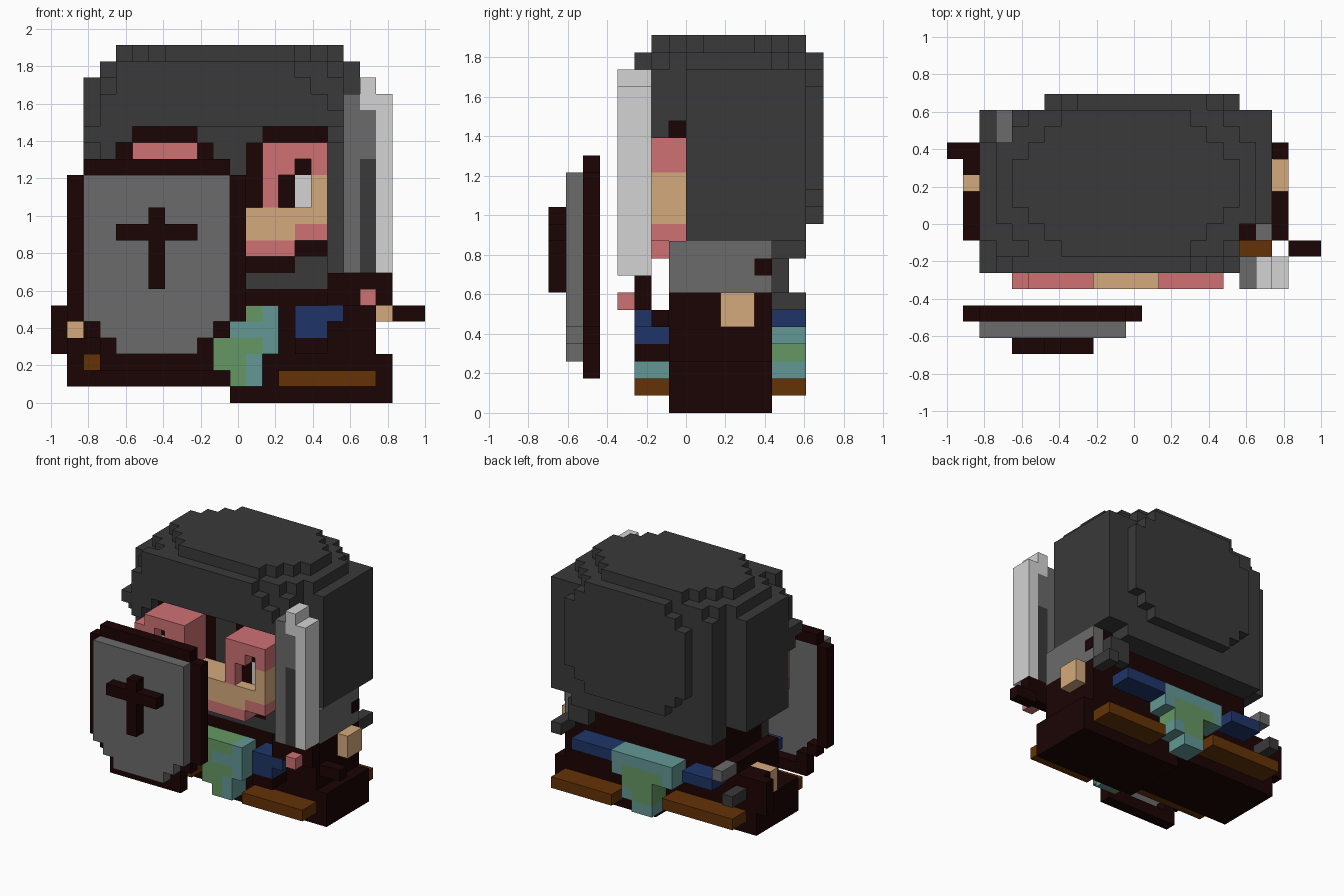
import bpy
import bmesh
from mathutils import Vector

if "Cube" in bpy.data.objects:
    bpy.data.objects.remove(bpy.data.objects["Cube"], do_unlink=True)

UNIT = 2 / 23                      # edge of one cubic cell
CENTRE = Vector((11.5, 8, 0))      # model centre in cells


def srgb(r, g, b):
    return tuple((c / 255) ** 2.2 for c in (r, g, b)) + (1.0,)


# Palette: one letter for each flat colour
PALETTE = {
    "C": ("charcoal", srgb(60, 60, 60)),
    "S": ("steel", srgb(106, 106, 106)),
    "L": ("light_steel", srgb(210, 210, 210)),
    "D": ("dark_maroon", srgb(33, 11, 11)),
    "P": ("pink_skin", srgb(206, 112, 115)),
    "T": ("tan_skin", srgb(212, 168, 124)),
    "B": ("navy_blue", srgb(36, 56, 104)),
    "E": ("teal_cloth", srgb(99, 150, 148)),
    "G": ("green_cloth", srgb(101, 150, 99)),
    "N": ("brown_leather", srgb(100, 54, 15)),
}
MATERIALS = {}
for letter, (label, colour) in PALETTE.items():
    mat = bpy.data.materials.new(label)
    mat.use_nodes = True
    mat.diffuse_color = colour
    mat.node_tree.nodes["Principled BSDF"].inputs["Base Color"].default_value = colour
    MATERIALS[letter] = mat


def add_box(bm, x, y, z, slot=0):
    """Add a box given by cell ranges."""
    low, high = (Vector(c) for c in zip(x, y, z))
    size = high - low
    verts = bmesh.ops.create_cube(bm, size=1)["verts"]
    for v in verts:
        v.co = ((low + high) / 2 + v.co * size - CENTRE) * UNIT
    faces = {f for v in verts for f in v.link_faces}
    for f in faces:
        f.material_index = slot


def finish(bm, name, letters):
    mesh = bpy.data.meshes.new(name)
    bm.to_mesh(mesh)
    bm.free()
    for letter in letters:
        mesh.materials.append(MATERIALS[letter])
    obj = bpy.data.objects.new(name, mesh)
    bpy.context.collection.objects.link(obj)


def block(name, letter, x, y, z, step=0):
    """One coloured block; step cuts staircase corners in plan."""
    bm = bmesh.new()
    for s in range(step + 1):
        t = step - s
        add_box(bm, (x[0] + s, x[1] - s), (y[0] + t, y[1] - t), z)
    finish(bm, name, letter)


def panel(name, rows, left, top, y, skip=""):
    """An upright layer of cells drawn as rows of palette letters."""
    letters = sorted(set("".join(rows).upper()) - {"."})
    bm = bmesh.new()
    for r, row in enumerate(rows):
        start = 0
        for i in range(1, len(row) + 1):
            if i == len(row) or row[i] != row[start]:
                ch = row[start]
                if ch != "." and ch not in skip:
                    add_box(bm, (left + start, left + i), y,
                            (top - r - 1, top - r), letters.index(ch.upper()))
                start = i
    finish(bm, name, letters)


# Hood: rounded crown, side shell, bulging back and fringe
block("hood_top", "C", x=(4, 18), y=(6, 15), z=(21, 22), step=3)
block("hood_upper", "C", x=(3, 19), y=(6, 15), z=(20, 21), step=2)
block("hood_shell", "C", x=(4, 20), y=(8, 15), z=(10, 20))
block("hood_right_wall", "C", x=(2, 4), y=(7, 13), z=(10, 20))
block("hood_brow", "C", x=(3, 18), y=(6, 8), z=(17, 20))
block("hood_brow_left", "C", x=(17, 18), y=(6, 7), z=(16, 17))
block("hood_brow_right", "C", x=(2, 4), y=(6, 8), z=(15, 17))
panel("hood_front", [
    "..CCCCCCCCCCC...",
    "..CCCCCCCCCCCC..",
    ".CCCCCCCCCCCCCC.",
    ".CCCCCCCCCCCCCCC",
    "CCC.............",
    ".C..............",
], left=2, top=21, y=(5, 6))
panel("hood_back", ["..CCCCCCCC..", ".CCCCCCCCCC."] + ["CCCCCCCCCCCC"] * 6
      + [".CCCCCCCCCC.", "..CCCCCCCC.."], left=6, top=21, y=(15, 16))
block("hood_nape", "C", x=(4, 18), y=(13, 15), z=(9, 10))
block("hood_cheek_left", "C", x=(17, 18), y=(8, 9), z=(8, 10))

# Face: lower-case cells are the sunken eyes
FACE = [
    ".PPPP....PPPP",
    "PPdPP....PPdP",
    "TTldP....PdlT",
    "TTldP....PdlT",
    "TTTTTTTTTTTTT",
    "PPPTTTTTTTTPP",
    "...PPPPPPPP..",
]
panel("face_front", FACE, left=4, top=16, y=(4, 5), skip="dl")
panel("face", FACE[:-1], left=4, top=16, y=(5, 8))
panel("chin", FACE[-1:], left=4, top=10, y=(5, 7))
panel("face_surround", [
    "CDDDDCCCCDDDD",
    "D....DCCD....",
    ".....DCCD....",
    ".....DCCD....",
    ".....DCCD....",
    ".............",
    ".............",
    "DDDDDDDDDDDDD",
    "CCCDDDDDDDDCC",
    "CCCCCCCCCCCCC",
], left=4, top=17, y=(7, 8))

# Body and legs, one leg lifted a step
block("neck", "D", x=(4, 18), y=(8, 13), z=(7, 10))
block("torso", "D", x=(3, 20), y=(7, 13), z=(3, 7))
block("left_leg", "D", x=(11, 21), y=(7, 13), z=(0, 3))
block("right_leg", "D", x=(1, 11), y=(7, 13), z=(1, 4))
block("shoulder_plate", "S", x=(19, 20), y=(7, 13), z=(7, 10))
block("shoulder_strap", "D", x=(18, 19), y=(7, 13), z=(7, 10))
block("shoulder_stud", "D", x=(19.95, 20.05), y=(12, 13), z=(8, 9))
block("shoulder_back", "C", x=(17, 19), y=(13, 14), z=(7, 9))

# Shoe strips, front and back
for side, y in (("front", (5, 7)), ("back", (13, 15))):
    block("left_shoe_" + side, "N", x=(14, 20), y=y, z=(1, 2))
    block("right_shoe_" + side, "N", x=(2, 9), y=y, z=(2, 3))

# Tabard cloth
panel("tabard_front", [
    "EGGGGE",
    "EGGEEE",
    "..GGGE",
    "..GGE.",
    "...GE.",
], left=8, top=6, y=(5, 7))
panel("tabard_back", [
    "EEEEEE",
    "EGGGGE",
    "..GGG.",
    "..GGE.",
    "..EE..",
], left=8, top=6, y=(13, 15))

# Tunic pouches and buckles
panel("pouch_front", ["BBB", "BB.", "DD."], left=15, top=6, y=(5, 7))
block("pouch_front_right", "B", x=(4, 7), y=(5, 7), z=(5, 6))
block("pouch_back_left", "B", x=(14, 18), y=(13, 15), z=(5, 6))
block("pouch_back_right", "B", x=(4, 7), y=(13, 15), z=(5, 6))
block("buckle_left", "C", x=(19, 20), y=(13, 15), z=(6, 7))
block("buckle_right", "C", x=(2, 3), y=(13, 15), z=(4, 5))
block("buckle_right_steel", "S", x=(3, 4), y=(13, 15), z=(6, 7))

# Hands and cuffs
block("left_hand", "T", x=(20, 21), y=(10, 12), z=(5, 7))
block("right_hand", "T", x=(1, 3), y=(10, 11), z=(4, 6))
block("right_cuff", "D", x=(1, 3), y=(11, 13), z=(4, 6))
block("right_cuff_tip", "D", x=(0, 1), y=(12, 13), z=(3, 6))

# Sword: blade with a dark groove, guard, thumb and pommel
panel("blade", [".L."] + ["SLL"] + ["SSL"] * 3 + ["SCL"] * 7,
      left=18, top=20, y=(4, 6))
block("guard", "D", x=(17, 21), y=(5, 6), z=(6, 8))
block("thumb", "P", x=(19, 20), y=(4, 5), z=(6, 7))
block("pommel", "D", x=(21, 23), y=(6, 7), z=(5, 6))

# Shield: raised plate, open rim behind it and a cross on the front
PLATE = ["SSSSSSSSS"] * 9 + [".SSSSSSS.", "..SSSSS.."]
panel("shield_plate", PLATE, left=2, top=14, y=(1, 2))
panel("shield_rim", [".DDDDDDDDD."] + ["D.........D"] * 9 + [
    ".D.......D.",
    "..D.....D..",
    "..DDDDDDD..",
], left=1, top=15, y=(2, 3))
panel("shield_cross", ["..D..", "DDDDD", "..D..", "..D..", "..D.."],
      left=4, top=12, y=(0, 1))
